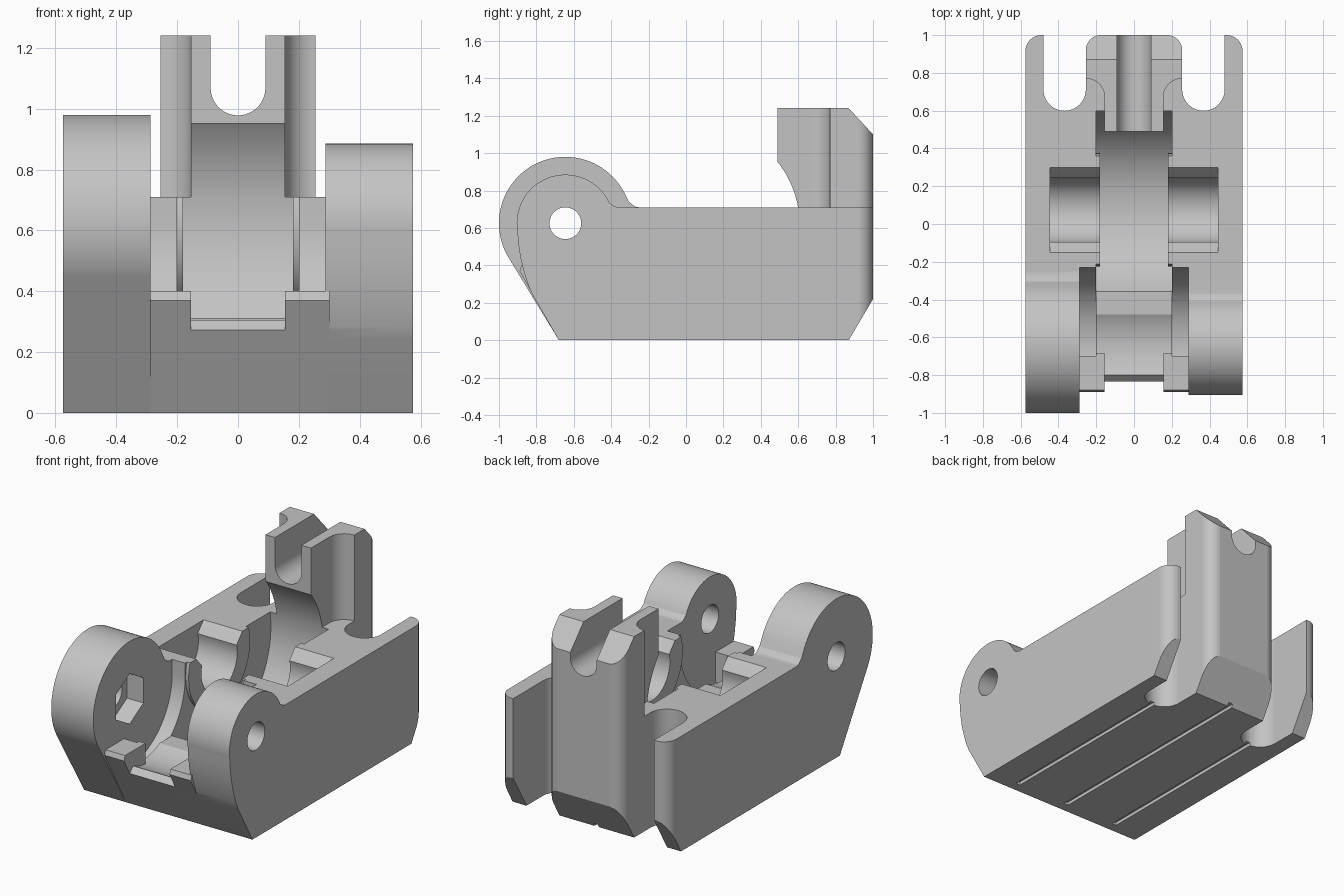
import bpy, bmesh
from math import sin, cos, radians

if "Cube" in bpy.data.objects:
    bpy.data.objects.remove(bpy.data.objects["Cube"])

grey = bpy.data.materials.new("plain grey")
grey.use_nodes = True
colour = (0.55, 0.55, 0.55, 1)
grey.diffuse_color = colour
grey.node_tree.nodes["Principled BSDF"].inputs["Base Color"].default_value = colour


def arc(cu, cv, r, start, end, n=24):
    steps = [radians(start + (end - start) * i / n) for i in range(n + 1)]
    return [(cu + r * cos(a), cv + r * sin(a)) for a in steps]


def prism(name, axis, points, low, high):
    """Extrude a 2D outline along an axis."""
    place = {"x": lambda u, v: (low, u, v),
             "y": lambda u, v: (u, low, v),
             "z": lambda u, v: (u, v, low)}[axis]
    bm = bmesh.new()
    face = bm.faces.new([bm.verts.new(place(u, v)) for u, v in points])
    new = bmesh.ops.extrude_face_region(bm, geom=[face])["geom"]
    shift = [high - low if a == axis else 0 for a in "xyz"]
    bmesh.ops.translate(bm, vec=shift, verts=[e for e in new if isinstance(e, bmesh.types.BMVert)])
    bmesh.ops.recalc_face_normals(bm, faces=bm.faces)
    mesh = bpy.data.meshes.new(name)
    bm.to_mesh(mesh)
    bm.free()
    mesh.materials.append(grey)
    obj = bpy.data.objects.new(name, mesh)
    bpy.context.collection.objects.link(obj)
    return obj


def rect(u0, u1, v0, v1):
    return [(u0, v0), (u1, v0), (u1, v1), (u0, v1)]


def combine(target, tool, operation="DIFFERENCE"):
    """Apply a boolean and discard the tool."""
    mod = target.modifiers.new("combine", "BOOLEAN")
    mod.operation, mod.solver, mod.object = operation, "EXACT", tool
    bpy.context.view_layer.objects.active = target
    bpy.ops.object.modifier_apply(modifier=mod.name)
    bpy.data.objects.remove(tool)


# Main dimensions
W, DECK, INNER, TOP = 0.575, 0.71, 0.288, 1.24
HY, HZ = -0.645, 0.625       # hinge axis
WY, WZ = 0.075, 0.62         # wheel axis
back = [(0.87, 0), (1, 0.22), (1, DECK)]

# Side walls with a large and a small hinge ear
large = ([(-0.68, 0)] + back + [(-0.25, DECK), (-0.275, 0.715), (-0.305, 0.74)]
         + arc(HY, HZ, 0.355, 26, 210, 48))
small = ([(-0.68, 0)] + back + [(-0.365, DECK), (-0.385, 0.717)]
         + arc(HY, HZ, 0.26, 25, 190, 48)
         + [(-0.897, 0.52), (-0.885, 0.44), (-0.865, 0.36), (-0.84, 0.285), (-0.82, 0.242)])
middle = ([(-0.68, 0)] + back
          + [(-0.6, DECK), (-0.6, 0.4), (-0.88, 0.4), (-0.89, 0.37)])
body = prism("hinged_body", "x", middle, -0.3, 0.3)
combine(body, prism("large_ear_side", "x", large, -W, -INNER), "UNION")
combine(body, prism("small_ear_side", "x", small, INNER, W), "UNION")

# Rear tower with hollowed front flanks and a round-bottomed slot
tower = prism("rear_tower", "x", [(0.49, 0.5), (1, 0.5), (1, 1.1), (0.87, TOP), (0.49, TOP)],
              -0.255, 0.255)
for s in (-1, 1):
    flank = arc(s * 0.255, 0.67, 0.1, 90, 90 + s * 90, 16)
    flank += [(s * 0.155, 0.4), (s * 0.4, 0.4), (s * 0.4, 0.77)]
    combine(tower, prism("flank_cutter", "z", flank, 0.4, 1.4))
slot = arc(0, 1.068, 0.09, 180, 360) + [(0.09, 1.4), (-0.09, 1.4)]
combine(tower, prism("slot_cutter", "y", slot, 0.3, 1.2))
combine(body, tower, "UNION")

# Plan outline: rear notches and rounded vertical corners
half = ([(W + 0.05, -1.1), (W + 0.05, 0.5), (W, 0.55)] + arc(W - 0.085, 0.915, 0.085, 0, 84, 12)
        + [(0.48, 1.0), (0.48, 0.712)]
        + arc(0.3675, 0.712, 0.1125, 0, -180) + arc(0.175, 0.92, 0.08, 0, 84, 12)
        + [(0.16, 1.01)])
outline = half + [(-x, y) for x, y in reversed(half)]
combine(body, prism("plan_outline", "z", outline, -0.2, 1.5), "INTERSECT")

# Wheel well with a raised boss on each side
wheel = prism("wheel_cutter", "x", arc(WY, WZ, 0.532, 0, 354, 59), -0.2, 0.2)
for s in (-1, 1):
    low, high = sorted((s * 0.18, s * 0.3))
    combine(wheel, prism("boss", "x", arc(WY, WZ, 0.3, 0, 352.5, 47), low, high))
combine(body, wheel)

# Axle seat with a tapered mouth
seat = arc(WY, 0.6, 0.175, 165, 375, 36)
seat += [(WY + 0.175, 0.655), (WY + 0.225, DECK), (WY + 0.225, 0.8),
         (WY - 0.225, 0.8), (WY - 0.225, DECK), (WY - 0.175, 0.655)]
combine(body, prism("axle_cutter", "x", seat, -0.445, 0.445))

# Clearance channels between the ears
channel = arc(HY, HZ, 0.415, 262.4, 360) + [(-0.23, 1.2), (-0.7, 1.2)]
for low in (-INNER, 0.2):
    combine(body, prism("channel_cutter", "x", channel, low, low + INNER - 0.2))
saddle = arc(HY, HZ, 0.355, 264, 298) + [(-0.34, 0.311), (-0.34, 1.2), (-0.682, 1.2)]
combine(body, prism("saddle_cutter", "x", saddle, -0.2, 0.2))
lip = arc(HY, HZ, 0.355, 244, 266) + [(-0.67, 1.2), (-1.1, 1.2), (-1.1, 0.205), (-0.9, 0.205)]
combine(body, prism("lip_cutter", "x", lip, -0.155, 0.155))

# Hinge pin hole and hexagonal nut pocket
combine(body, prism("pin_cutter", "x", arc(HY, HZ, 0.085, 0, 350, 35), -0.7, 0.7))
combine(body, prism("nut_cutter", "x", arc(HY, HZ, 0.155, 30, 330, 5), -0.4, -0.2))

# Grooves along the underside
for x in (-0.3675, 0, 0.3675):
    combine(body, prism("groove_cutter", "z", rect(x - 0.015, x + 0.015, -0.62, 1.1), -0.1, 0.02))

# Smooth curves, crisp edges
bpy.ops.object.select_all(action="DESELECT")
body.select_set(True)
bpy.context.view_layer.objects.active = body
bpy.ops.object.shade_smooth_by_angle(angle=radians(22))
weighted = body.modifiers.new("even shading", "WEIGHTED_NORMAL")
weighted.keep_sharp = True
